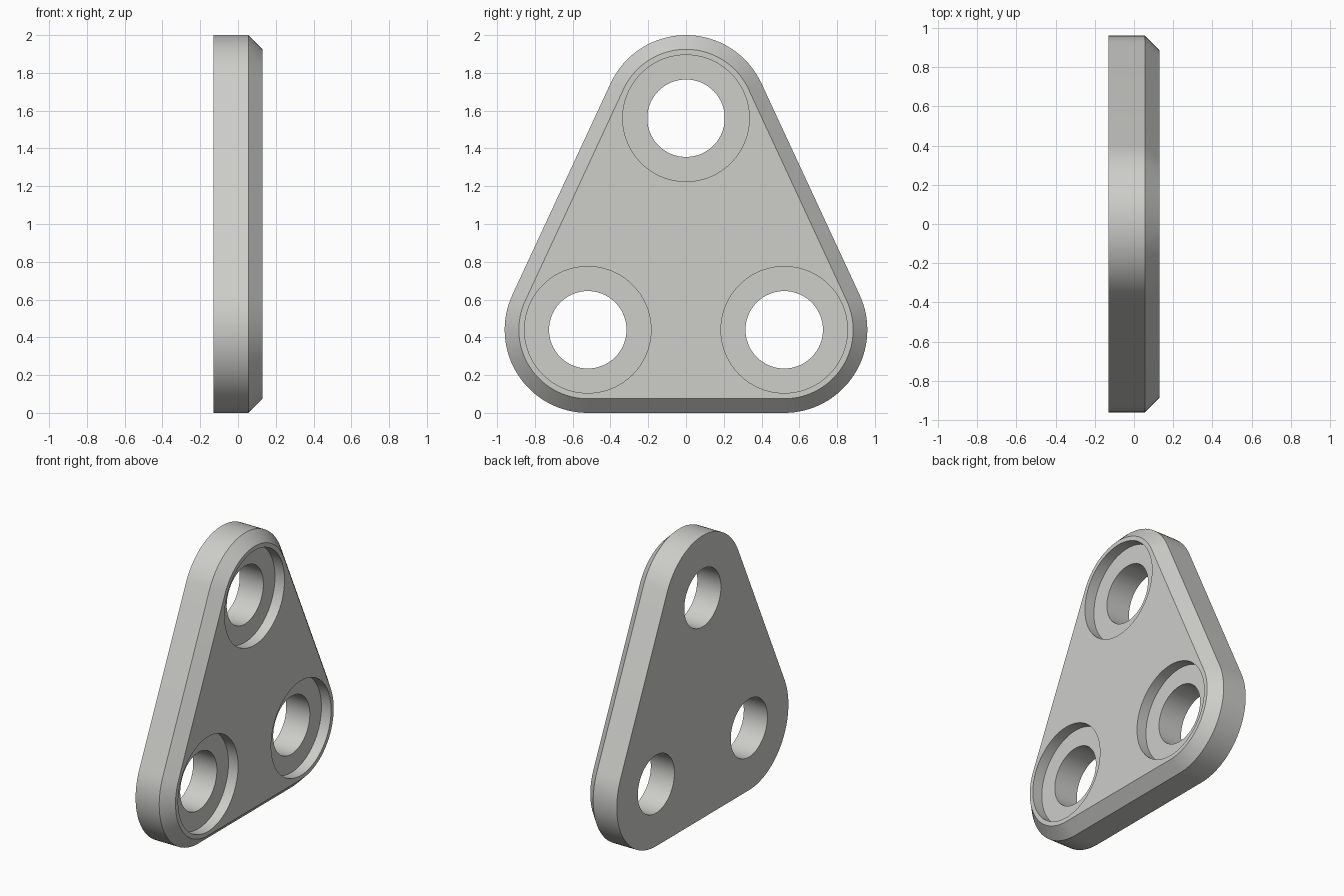
import bpy, bmesh, math

if "Cube" in bpy.data.objects:
    bpy.data.objects.remove(bpy.data.objects["Cube"])

BACK, EDGE, FRONT = -0.13, 0.055, 0.13      # plate depth levels along x
RADIUS, CHAMFER = 0.44, 0.075
BORE_RADIUS, SEAT_RADIUS, SEAT_DEPTH = 0.205, 0.335, 0.075
CORNERS = [(0.52, 0.44), (0.0, 1.56), (-0.52, 0.44)]   # (y, z) hole centres

grey = bpy.data.materials.new("light grey")
grey.diffuse_color = (0.61, 0.61, 0.59, 1)
grey.use_nodes = True
grey.node_tree.nodes["Principled BSDF"].inputs["Base Color"].default_value = grey.diffuse_color


def outline(radius, steps=32):
    """Rounded triangle: an arc round each corner, joined by tangent lines."""
    slope = math.degrees(math.atan2(0.52, 1.12))
    spans = [(-90, slope), (slope, 180 - slope), (180 - slope, 270)]
    points = []
    for (cy, cz), (a, b) in zip(CORNERS, spans):
        for i in range(steps + 1):
            t = math.radians(a + (b - a) * i / steps)
            points.append((cy + radius * math.cos(t), cz + radius * math.sin(t)))
    return points


def circle(cy, cz, radius, steps=96):
    return [(cy + radius * math.cos(2 * math.pi * i / steps),
             cz + radius * math.sin(2 * math.pi * i / steps)) for i in range(steps)]


def loft(name, sections):
    """Closed solid through (x, outline) sections."""
    bm = bmesh.new()
    rings = [[bm.verts.new((x, y, z)) for y, z in pts] for x, pts in sections]
    n = len(rings[0])
    for a, b in zip(rings, rings[1:]):
        for i in range(n):
            j = (i + 1) % n
            bm.faces.new((a[i], a[j], b[j], b[i]))
    bm.faces.new(rings[0][::-1])
    bm.faces.new(rings[-1])
    bmesh.ops.recalc_face_normals(bm, faces=bm.faces[:])
    mesh = bpy.data.meshes.new(name)
    bm.to_mesh(mesh)
    bm.free()
    mesh.materials.append(grey)
    obj = bpy.data.objects.new(name, mesh)
    bpy.context.collection.objects.link(obj)
    return obj


# Plate with one chamfered rim
plate = loft("mounting_plate", [
    (BACK, outline(RADIUS)),
    (EDGE, outline(RADIUS)),
    (FRONT, outline(RADIUS - CHAMFER)),
])

# Stepped cutters: through bore plus wider recessed seat
cutters = []
seat = FRONT - SEAT_DEPTH
for cy, cz in CORNERS:
    bore, wide = circle(cy, cz, BORE_RADIUS), circle(cy, cz, SEAT_RADIUS)
    cutter = loft("hole_cutter", [(BACK - 0.1, bore), (seat, bore),
                                  (seat, wide), (FRONT + 0.1, wide)])
    cutter.hide_render = True
    cutters.append(cutter)

bpy.context.view_layer.objects.active = plate
plate.select_set(True)
for cutter in cutters:
    mod = plate.modifiers.new("hole", 'BOOLEAN')
    mod.operation = 'DIFFERENCE'
    mod.solver = 'EXACT'
    mod.object = cutter
    bpy.ops.object.modifier_apply(modifier=mod.name)
for cutter in cutters:
    bpy.data.objects.remove(cutter)

# Smooth curved walls, crisp edges
bpy.ops.object.shade_smooth_by_angle(angle=math.radians(30))
